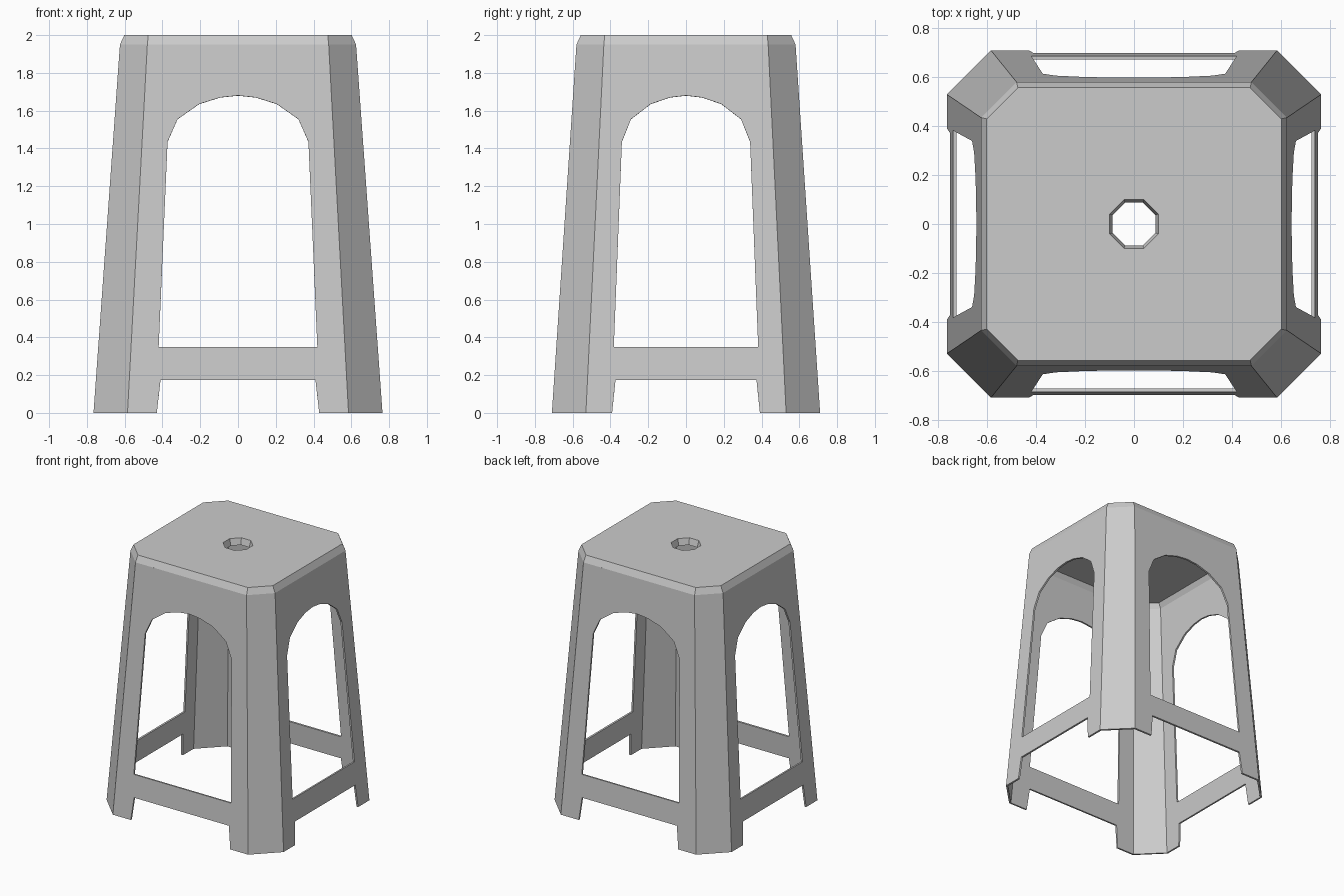
import bpy, bmesh

if "Cube" in bpy.data.objects:
    bpy.data.objects.remove(bpy.data.objects["Cube"])

H, RIM, WALL = 2.0, 1.95, 0.014

grey = bpy.data.materials.new("light grey plastic")
grey.diffuse_color = (0.6, 0.6, 0.6, 1)
grey.use_nodes = True
grey.node_tree.nodes["Principled BSDF"].inputs["Base Color"].default_value = grey.diffuse_color

bm = bmesh.new()


def octagon(hx, hy, cx, cy, z):
    """Chamfered rectangle; hx, hy half sizes, cx, cy ends of the flat edges."""
    return [(hx, -cy, z), (hx, cy, z), (cx, hy, z), (-cx, hy, z),
            (-hx, cy, z), (-hx, -cy, z), (-cx, -hy, z), (cx, -hy, z)]


def face(points):
    bm.faces.new([bm.verts.new(p) for p in points])


def bridge(a, b, sides=range(8)):
    for i in sides:
        j = (i + 1) % 8
        face([a[i], a[j], b[j], b[i]])


foot = octagon(0.765, 0.71, 0.585, 0.53, 0)
shoulder = octagon(0.625, 0.58, 0.48, 0.435, RIM)
seat = octagon(0.602, 0.557, 0.475, 0.43, H)
hole = octagon(0.1, 0.1, 0.041, 0.041, H)
lip = octagon(0.087, 0.087, 0.036, 0.036, H - 0.05)

# Chamfered corner legs, bevelled rim, seat and centre hole lip
bridge(foot, shoulder, (1, 3, 5, 7))
bridge(shoulder, seat)
bridge(seat, hole)
bridge(hole, lip)

# Half outline of the cut-outs: foot gap, rail, arched opening
opening = [(0.43, 0), (0.41, 0.175), (0, 0.175), (0, 0.35), (0.42, 0.35),
           (0.373, 1.435), (0.32, 1.555), (0.206, 1.635), (0.095, 1.67), (0, 1.68)]


def half_panel(place, bottom, top, scale, side):
    outline = [(0, RIM), (top, RIM), (bottom, 0)]
    outline += [(u * scale, z) for u, z in opening]
    face([place(side * u, z) for u, z in outline])


# Four pierced side panels
for s in (-1, 1):
    for side in (-1, 1):
        half_panel(lambda u, z: (u, s * (0.71 - 0.13 * z / RIM), z), 0.585, 0.48, 1, side)
        half_panel(lambda u, z: (s * (0.765 - 0.14 * z / RIM), u, z), 0.53, 0.435, 0.91, side)

bmesh.ops.remove_doubles(bm, verts=bm.verts, dist=0.0005)
bmesh.ops.recalc_face_normals(bm, faces=bm.faces)
bm.normal_update()
seat_face = max(bm.faces, key=lambda f: f.calc_center_median().z)
if seat_face.normal.z < 0:
    bmesh.ops.reverse_faces(bm, faces=bm.faces)

mesh = bpy.data.meshes.new("stool_shell")
bm.to_mesh(mesh)
bm.free()
mesh.materials.append(grey)
stool = bpy.data.objects.new("stool_shell", mesh)
bpy.context.collection.objects.link(stool)

# Thin moulded wall, thickened inwards
thick = stool.modifiers.new("wall", 'SOLIDIFY')
thick.thickness = WALL
thick.offset = -1
thick.use_even_offset = True
